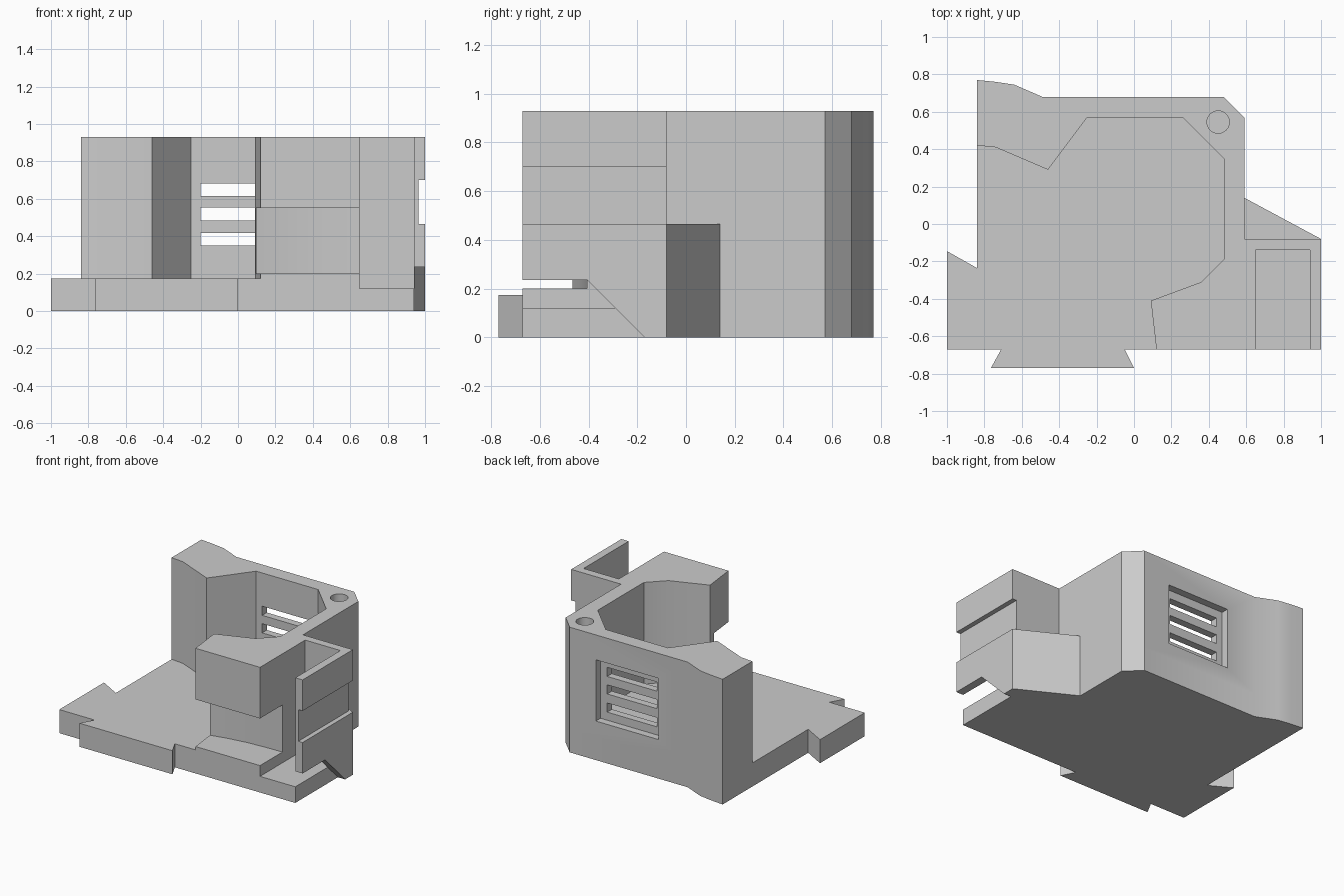
import bpy
import bmesh
import math

if "Cube" in bpy.data.objects:
    bpy.data.objects.remove(bpy.data.objects["Cube"])

grey = bpy.data.materials.new("light grey plastic")
grey.use_nodes = True
grey.diffuse_color = (0.6, 0.6, 0.6, 1)
grey.node_tree.nodes["Principled BSDF"].inputs["Base Color"].default_value = (0.6, 0.6, 0.6, 1)


def prism(name, outline, low, high, axis="z"):
    """Extrude an outline: (x, y) points along z, or (y, z) points along x."""
    place = (lambda a, b: (a, b, low)) if axis == "z" else (lambda a, b: (low, a, b))
    bm = bmesh.new()
    face = bm.faces.new([bm.verts.new(place(a, b)) for a, b in outline])
    new = bmesh.ops.extrude_face_region(bm, geom=[face])["geom"]
    d = high - low
    bmesh.ops.translate(bm, vec=(0, 0, d) if axis == "z" else (d, 0, 0),
                        verts=[v for v in new if isinstance(v, bmesh.types.BMVert)])
    bmesh.ops.recalc_face_normals(bm, faces=bm.faces)
    mesh = bpy.data.meshes.new(name)
    bm.to_mesh(mesh)
    bm.free()
    mesh.materials.append(grey)
    obj = bpy.data.objects.new(name, mesh)
    bpy.context.collection.objects.link(obj)
    return obj


def box(name, x0, x1, y0, y1, z0, z1):
    return prism(name, [(x0, y0), (x1, y0), (x1, y1), (x0, y1)], z0, z1)


def combine(body, tool, operation):
    """Apply a boolean and drop the tool."""
    mod = body.modifiers.new(tool.name, "BOOLEAN")
    mod.operation = operation
    mod.solver = "EXACT"
    mod.object = tool
    bpy.context.view_layer.objects.active = body
    bpy.ops.object.modifier_apply(modifier=mod.name)
    bpy.data.objects.remove(tool)


TOP, FLOOR, GUSSET, FRONT = 0.93, 0.175, 0.465, -0.67

# Thick wall wrapping round the open chamber
back = [(-0.84, 0.77), (-0.74, 0.76), (-0.64, 0.745), (-0.49, 0.68), (0.48, 0.68), (0.59, 0.57)]
chamber = [(0.12, FRONT), (0.09, -0.41), (0.36, -0.31), (0.48, -0.19), (0.48, 0.35),
           (0.26, 0.57), (-0.25, 0.57), (-0.46, 0.29), (-0.74, 0.41), (-0.84, 0.42)]
housing = prism("housing", back + [(0.59, -0.08), (1, -0.08), (1, FRONT)] + chamber, 0, TOP)

# Floor plate with its dovetail tab and side notch
floor = back + [(0.59, -0.08), (1, -0.08), (1, FRONT), (-0.05, FRONT), (0, -0.77), (-0.765, -0.77),
                (-0.71, FRONT), (-1, FRONT), (-1, -0.145), (-0.84, -0.235)]
combine(housing, prism("floor_plate", floor, 0, FLOOR), "UNION")

# Low triangular gusset on the left side
combine(housing, prism("gusset", [(0.59, 0.14), (1, -0.08), (0.59, -0.08)], 0, GUSSET), "UNION")

# Front pocket, open at the top and front
cutters = [box("pocket", 0.65, 0.94, -0.9, -0.14, 0.12, 1.2)]

# Undercut below the front block, with a gently curved back
cutters.append(prism("undercut", [(0, -0.9), (0.7, -0.9), (0.7, -0.405), (0.5, -0.41),
                                  (0.36, -0.42), (0.22, -0.44), (0.09, -0.468), (0, -0.49)],
                     0.2, 0.55))

# Side groove and sloped relief in the thin outer wall
cutters.append(box("side_groove", 0.965, 1.2, -0.9, -0.08, GUSSET, 0.70))
cutters.append(prism("side_relief", [(-0.9, -0.1), (-0.07, -0.1), (-0.405, 0.235), (-0.9, 0.235)],
                     0.94, 1.2, "x"))

# Recessed vent panel and its three slots
cutters.append(box("vent_recess", -0.25, 0.265, 0.625, 0.9, 0.29, 0.745))
for z in (0.35, 0.485, 0.615):
    cutters.append(box("vent_slot", -0.2, 0.21, 0.5, 0.7, z, z + 0.068))

# Blind screw hole in the corner
ring = [(0.45 + 0.06 * math.cos(i * math.tau / 32), 0.545 + 0.06 * math.sin(i * math.tau / 32))
        for i in range(32)]
cutters.append(prism("screw_hole", ring, 0.5, 1.2))

for cutter in cutters:
    combine(housing, cutter, "DIFFERENCE")

housing.select_set(True)
bpy.context.view_layer.objects.active = housing
bpy.ops.object.shade_smooth_by_angle(angle=math.radians(30))
